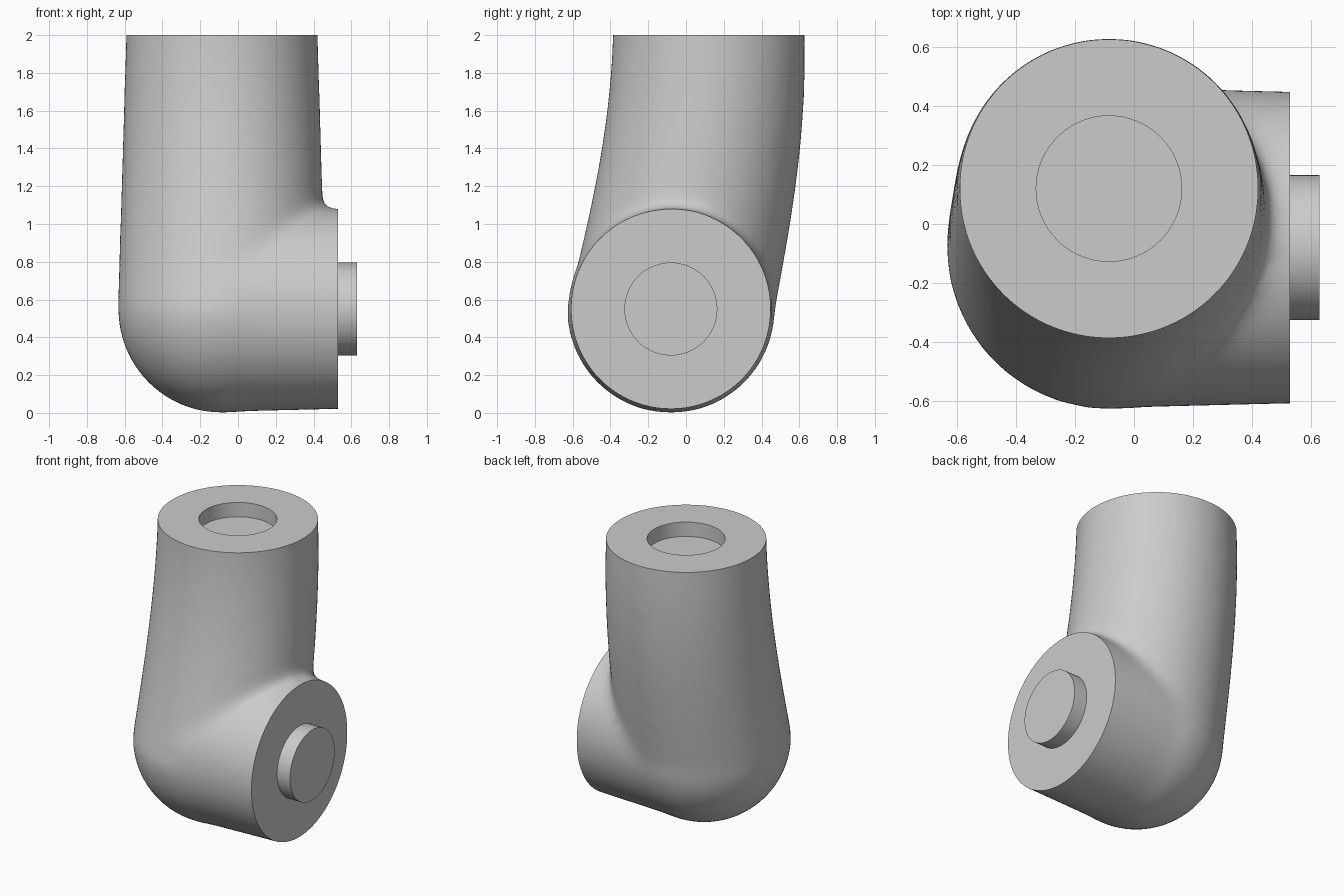
import bpy, bmesh, math
from mathutils import Vector, Matrix

if "Cube" in bpy.data.objects:
    bpy.data.objects.remove(bpy.data.objects["Cube"])

SEG = 64
CX, CY, CZ = -0.085, -0.08, 0.55     # elbow centre


def make_object(name, bm):
    bmesh.ops.recalc_face_normals(bm, faces=bm.faces)
    mesh = bpy.data.meshes.new(name)
    bm.to_mesh(mesh)
    bm.free()
    obj = bpy.data.objects.new(name, mesh)
    bpy.context.collection.objects.link(obj)
    return obj


def loft(name, rings, axis):
    """Closed skin through circles (centre, radius) facing along axis."""
    bm = bmesh.new()
    loops = []
    for centre, r in rings:
        loop = []
        for i in range(SEG):
            a = 2 * math.pi * i / SEG
            u, v = r * math.cos(a), r * math.sin(a)
            off = Vector((u, v, 0)) if axis == 'Z' else Vector((0, u, v))
            loop.append(bm.verts.new(Vector(centre) + off))
        loops.append(loop)
    for a, b in zip(loops, loops[1:]):
        for i in range(SEG):
            j = (i + 1) % SEG
            bm.faces.new((a[i], a[j], b[j], b[i]))
    bm.faces.new(loops[0])
    bm.faces.new(loops[-1])
    return make_object(name, bm)


def boolean(obj, cutter, operation):
    m = obj.modifiers.new(operation.lower(), 'BOOLEAN')
    m.operation, m.object, m.solver = operation, cutter, 'EXACT'


def apply_all(obj):
    dg = bpy.context.evaluated_depsgraph_get()
    mesh = bpy.data.meshes.new_from_object(obj.evaluated_get(dg))
    obj.modifiers.clear()
    obj.data = mesh


# Leaning upper limb with a rounded elbow at the bottom
R = 0.552
rings = []
for k in range(1, 16):
    a = math.pi / 2 * k / 16
    rings.append(((CX, CY, CZ - R * math.cos(a)), R * math.sin(a)))
for k in range(31):
    t = k / 25
    lean = 0.2 * math.sin(math.pi / 2 * min(t, 1))
    rings.append(((CX, CY + lean, CZ + 1.45 * t), R - 0.044 * min(t, 1)))
body = loft("elbow_body", rings, 'Z')

# Side stub, blended into the limb
stub = loft("side_stub_helper",
            [((CX + 0.1 * k, CY, CZ), 0.546 - 0.0025 * k) for k in range(10)], 'X')
boolean(body, stub, 'UNION')
m = body.modifiers.new("remesh", 'REMESH')
m.mode, m.voxel_size = 'VOXEL', 0.024
m = body.modifiers.new("fillet", 'SMOOTH')
m.factor, m.iterations = 0.5, 30
apply_all(body)

# Trim both ends to flat caps
bm = bmesh.new()
bm.from_mesh(body.data)
for co, no in (((0, 0, 2), (0, 0, 1)), ((0.53, 0, 0), (1, 0, 0))):
    geom = bm.verts[:] + bm.edges[:] + bm.faces[:]
    cut = bmesh.ops.bisect_plane(bm, geom=geom, plane_co=co, plane_no=no,
                                 clear_outer=True)
    rim = [e for e in cut['geom_cut'] if isinstance(e, bmesh.types.BMEdge)]
    bmesh.ops.contextual_create(bm, geom=rim)
bmesh.ops.recalc_face_normals(bm, faces=bm.faces)
bm.to_mesh(body.data)
bm.free()

# Shallow round socket in the top cap
socket = loft("socket_helper",
              [((CX, 0.12, 1.9), 0.247), ((CX, 0.12, 2.1), 0.247)], 'Z')
boolean(body, socket, 'DIFFERENCE')
apply_all(body)
for helper in (stub, socket):
    bpy.data.objects.remove(helper)

# Round peg on the side cap
peg = loft("joint_peg", [((0.51, CY, CZ), 0.246), ((0.63, CY, CZ), 0.246)], 'X')

# Stand on the ground and shade
low = min(v.co.z for v in body.data.vertices)
print("lowest", low)
for obj in (body, peg):
    bpy.ops.object.select_all(action='DESELECT')
    obj.select_set(True)
    bpy.context.view_layer.objects.active = obj
    bpy.ops.object.shade_smooth_by_angle(angle=math.radians(35))
